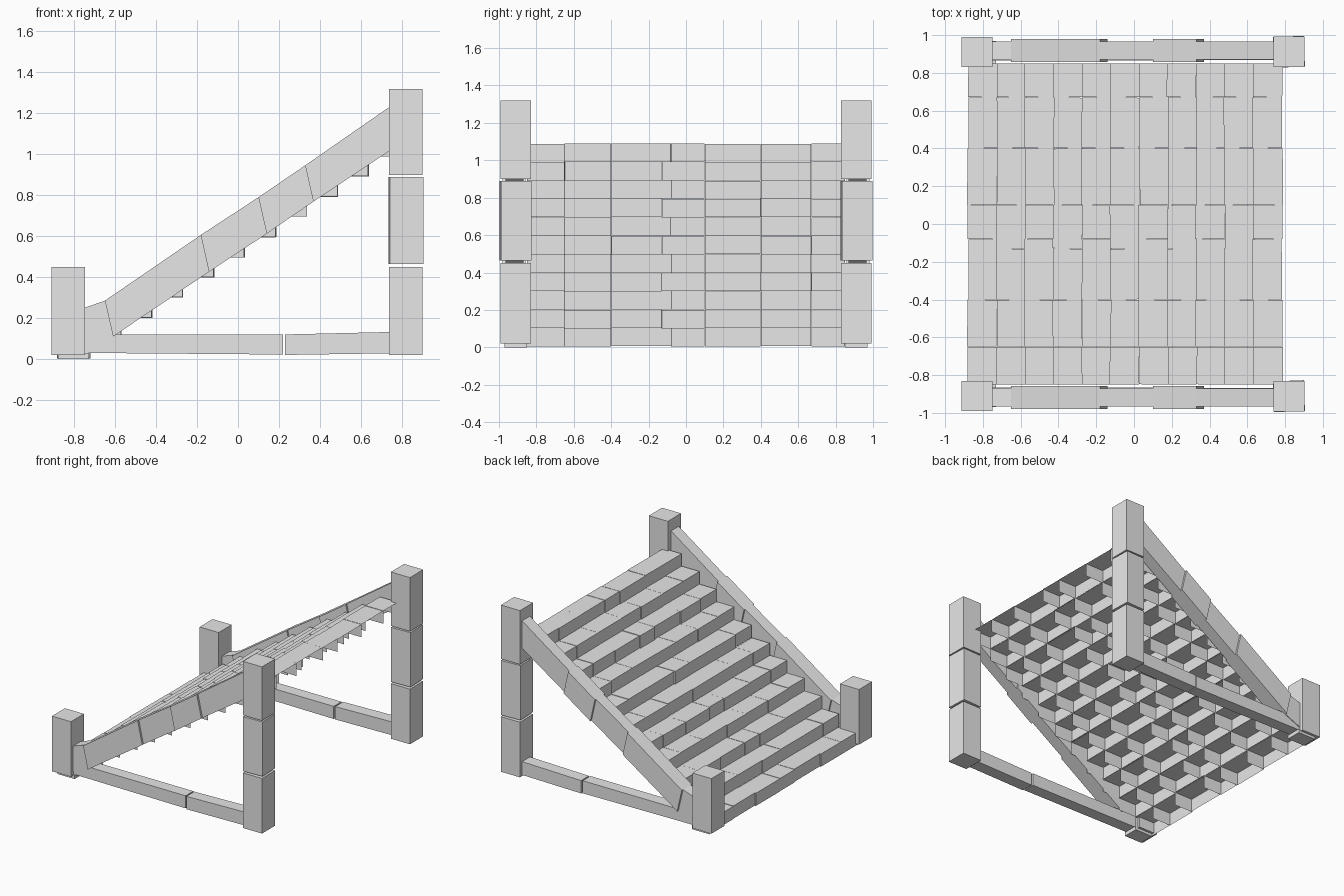
import bpy, bmesh, random
from mathutils import Matrix, Vector

random.seed(4)
cube = bpy.data.objects.get("Cube")
if cube:
    bpy.data.objects.remove(cube)

stone = bpy.data.materials.new("grey_stone")
stone.use_nodes = True
stone.diffuse_color = (0.8, 0.8, 0.8, 1)
stone.node_tree.nodes["Principled BSDF"].inputs["Base Color"].default_value = (0.8, 0.8, 0.8, 1)


def finish(name, bm):
    mesh = bpy.data.meshes.new(name)
    bm.to_mesh(mesh)
    bm.free()
    mesh.materials.append(stone)
    obj = bpy.data.objects.new(name, mesh)
    bpy.context.collection.objects.link(obj)
    return obj


def prism(bm, profile, y0, y1):
    """Extrude an x-z outline from y0 to y1."""
    face = bm.faces.new([bm.verts.new((x, y0, z)) for x, z in profile])
    out = bmesh.ops.extrude_face_region(bm, geom=[face])
    moved = [g for g in out["geom"] if isinstance(g, bmesh.types.BMVert)]
    bmesh.ops.translate(bm, verts=moved, vec=(0, y1 - y0, 0))
    bmesh.ops.recalc_face_normals(bm, faces=bm.faces)


def block(bm, lo, hi, turn=0.0):
    """Box between two corners, turned about its own upright axis."""
    lo, hi = Vector(lo), Vector(hi)
    made = bmesh.ops.create_cube(bm, size=1)["verts"]
    place = Matrix.Translation((lo + hi) / 2) @ Matrix.Rotation(turn, 4, "Z")
    bmesh.ops.transform(bm, verts=made, matrix=place @ Matrix.Diagonal((*(hi - lo), 1)))
    return made


# Steps: rows of thin brick shells, open below and behind
for i in range(11):
    bm = bmesh.new()
    x, z = -0.88 + 0.151 * i, 0.005 + 0.0985 * i
    cuts = [-0.85, -0.65, -0.40, -0.13 if i % 2 else -0.08, 0.10, 0.40, 0.67, 0.85]
    for y0, y1 in zip(cuts, cuts[1:]):
        dx, dz = random.uniform(-0.004, 0.004), random.uniform(-0.002, 0.002)
        verts = block(bm, (x + dx, y0 + 0.001, z + dz), (x + dx + 0.156, y1 - 0.001, z + dz + 0.099),
                      random.uniform(-0.01, 0.01))
        faces = {f for v in verts for f in v.link_faces}
        bm.normal_update()
        gone = [f for f in faces if f.normal.z < -0.9 or f.normal.x > 0.9]
        bmesh.ops.delete(bm, geom=gone, context="FACES")
    finish(f"step_{i + 1}", bm)

# Side beams: outline corners of the joints, lower then upper
joints = [((-0.75, 0.05), (-0.75, 0.25)), ((-0.61, 0.11), (-0.65, 0.285)),
          ((-0.14, 0.427), (-0.18, 0.607)), ((0.14, 0.612), (0.10, 0.79)),
          ((0.37, 0.77), (0.33, 0.947)), ((0.745, 1.02), (0.745, 1.235))]
beam_sides = [(0.87, 0.965), (0.857, 0.98), (0.87, 0.965), (0.857, 0.98), (0.87, 0.965)]

for side, s in (("front", -1), ("back", 1)):
    bm = bmesh.new()
    for (a, b), (c, d), (y0, y1) in zip(joints, joints[1:], beam_sides):
        prism(bm, [a, c, d, b], s * y0, s * y1)
    finish(f"{side}_sloping_beam", bm)

    # Ground rail in two lengths
    bm = bmesh.new()
    prism(bm, [(-0.76, 0.03), (0.22, 0.022), (0.22, 0.12), (-0.76, 0.12)], s * 0.865, s * 0.96)
    prism(bm, [(0.23, 0.02), (0.74, 0.028), (0.74, 0.132), (0.23, 0.12)], s * 0.868, s * 0.965)
    finish(f"{side}_ground_rail", bm)

    # Tall post of three stacked blocks, the middle one slightly turned
    bm = bmesh.new()
    for z0, z1, turn in ((0.02, 0.45, 0), (0.465, 0.89, 0.04), (0.90, 1.32, 0)):
        y0, y1 = sorted((s * 0.83, s * 0.993))
        block(bm, (0.738, y0, z0), (0.902, y1, z1), turn)
    finish(f"{side}_tall_post", bm)

    # Short post at the foot
    bm = bmesh.new()
    y0, y1 = sorted((s * 0.83, s * 0.99))
    block(bm, (-0.912, y0, 0.02), (-0.748, y1, 0.45))
    block(bm, (-0.88, y0 + 0.02, 0.0), (-0.73, y1 - 0.02, 0.03))
    finish(f"{side}_short_post", bm)
